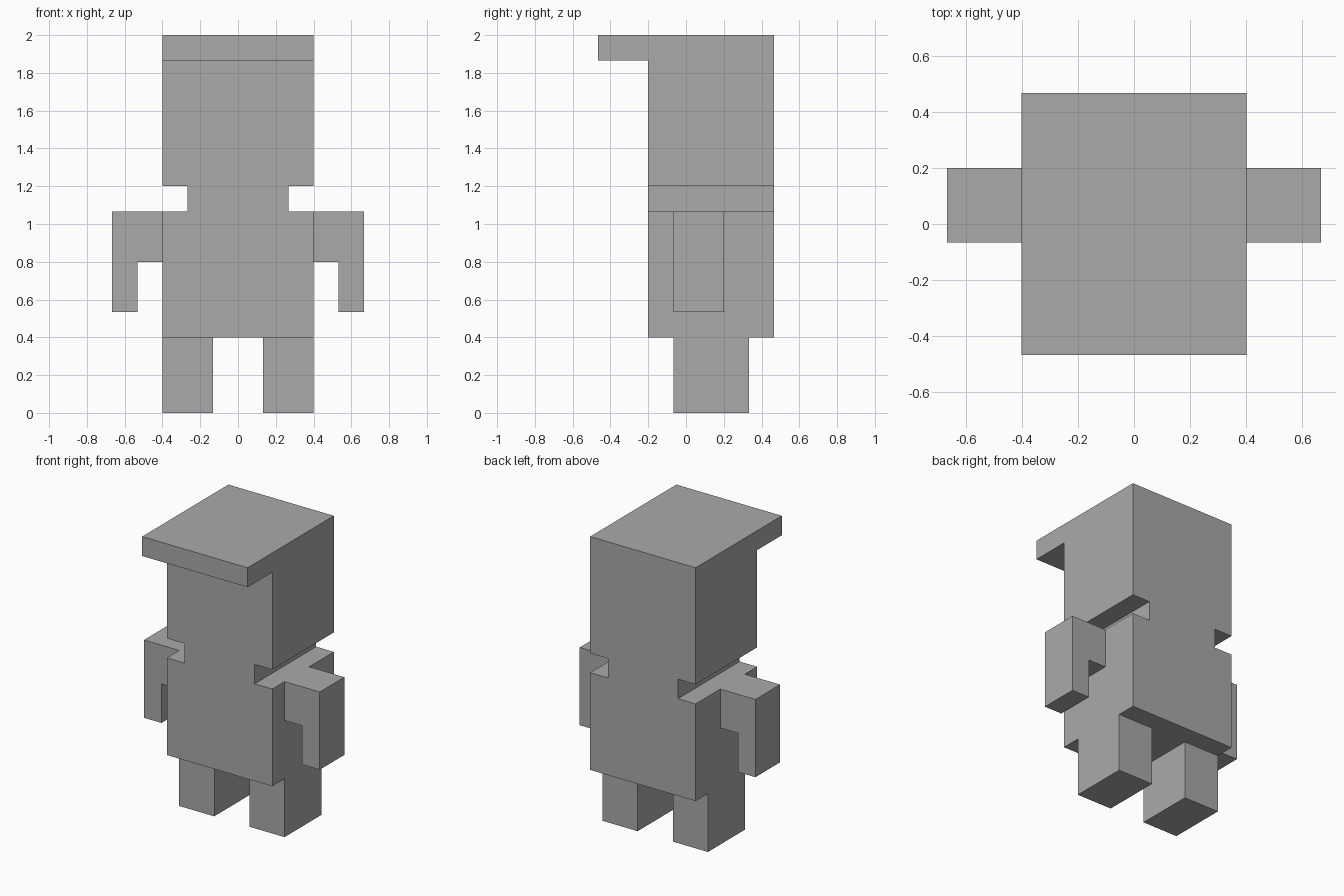
import bpy, bmesh
from mathutils import Vector

old = bpy.data.objects.get("Cube")
if old:
    bpy.data.objects.remove(old, do_unlink=True)

U = 2 / 15  # one block of the figure

grey = bpy.data.materials.new("plain grey")
grey.use_nodes = True
colour = (0.4, 0.4, 0.4, 1)
grey.diffuse_color = colour
grey.node_tree.nodes["Principled BSDF"].inputs["Base Color"].default_value = colour


def extrude_profile(name, points, axis, low, high):
    """Extrude an outline, in blocks, along x or y; its second coordinate is z."""
    def place(p, depth):
        return Vector((depth, p[0], p[1]) if axis == "x" else (p[0], depth, p[1])) * U
    bm = bmesh.new()
    face = bm.faces.new([bm.verts.new(place(p, low)) for p in points])
    result = bmesh.ops.extrude_face_region(bm, geom=[face])
    moved = [v for v in result["geom"] if isinstance(v, bmesh.types.BMVert)]
    shift = Vector((high - low, 0, 0) if axis == "x" else (0, high - low, 0)) * U
    bmesh.ops.translate(bm, verts=moved, vec=shift)
    bmesh.ops.recalc_face_normals(bm, faces=bm.faces)
    mesh = bpy.data.meshes.new(name)
    bm.to_mesh(mesh)
    bm.free()
    mesh.materials.append(grey)
    obj = bpy.data.objects.new(name, mesh)
    bpy.context.collection.objects.link(obj)
    return obj


# Head, neck and torso: front outline trimmed by the side outline with its brim
half = [(3, 3), (3, 8), (2, 8), (2, 9), (3, 9), (3, 15)]
front = half + [(-x, z) for x, z in reversed(half)]
side = [(-1.5, 2), (3.5, 2), (3.5, 16), (-3.5, 16), (-3.5, 14), (-1.5, 14)]
body = extrude_profile("head_and_torso", front, "y", -5, 5)
cutter = extrude_profile("side_outline_cutter", side, "x", -5, 5)
cutter.hide_render = True
trim = body.modifiers.new("side outline", "BOOLEAN")
trim.operation = "INTERSECT"
trim.solver = "EXACT"
trim.object = cutter
bpy.context.view_layer.objects.active = body
bpy.ops.object.modifier_apply(modifier=trim.name)
bpy.data.objects.remove(cutter, do_unlink=True)

# Bent arms and block legs on both sides
arm = [(3, 6), (4, 6), (4, 4), (5, 4), (5, 8), (3, 8)]
leg = [(1, 0), (3, 0), (3, 3), (1, 3)]
for label, s in (("left", 1), ("right", -1)):
    extrude_profile(label + "_arm", [(s * x, z) for x, z in arm], "y", -0.5, 1.5)
    extrude_profile(label + "_leg", [(s * x, z) for x, z in leg], "y", -0.5, 2.5)
